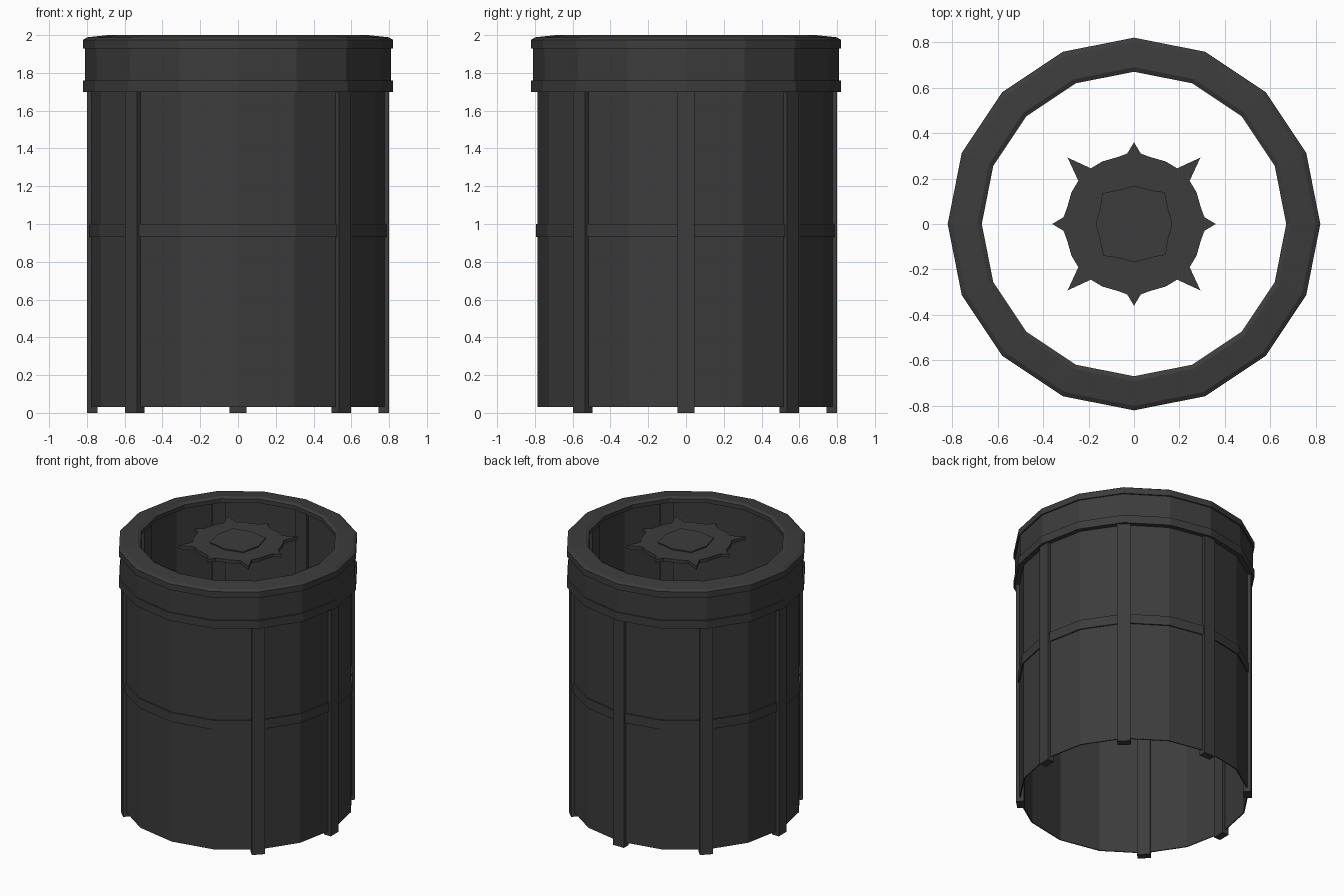
import bpy, bmesh, math
from mathutils import Matrix, Vector

cube = bpy.data.objects.get("Cube")
if cube:
    bpy.data.objects.remove(cube)

SIDES = 16

dark = bpy.data.materials.new("dark_grey")
dark.use_nodes = True
COLOUR = (0.045, 0.045, 0.045, 1)
dark.diffuse_color = COLOUR
bsdf = dark.node_tree.nodes["Principled BSDF"]
bsdf.inputs["Base Color"].default_value = COLOUR
bsdf.inputs["Roughness"].default_value = 0.8


def finish(name, bm):
    bmesh.ops.recalc_face_normals(bm, faces=bm.faces)
    mesh = bpy.data.meshes.new(name)
    bm.to_mesh(mesh)
    bm.free()
    mesh.materials.append(dark)
    obj = bpy.data.objects.new(name, mesh)
    bpy.context.collection.objects.link(obj)
    return obj


def ring(name, profile):
    """Sweep a closed (radius, height) profile round the z axis."""
    bm = bmesh.new()
    loops = []
    for i in range(SIDES):
        a = math.tau * i / SIDES
        loops.append([bm.verts.new((r * math.cos(a), r * math.sin(a), z)) for r, z in profile])
    n = len(profile)
    for i in range(SIDES):
        here, there = loops[i], loops[(i + 1) % SIDES]
        for j in range(n):
            k = (j + 1) % n
            bm.faces.new((here[j], there[j], there[k], here[k]))
    return finish(name, bm)


def band(name, inner, outer, low, high):
    return ring(name, [(inner, low), (outer, low), (outer, high), (inner, high)])


def plate(name, quarter, low, high):
    """Extrude an outline made of one quarter repeated four times."""
    bm = bmesh.new()
    points = [Matrix.Rotation(-q * math.pi / 2, 3, 'Z') @ Vector((x, y, low))
              for q in range(4) for x, y in quarter]
    face = bm.faces.new([bm.verts.new(p) for p in points])
    lifted = bmesh.ops.extrude_face_region(bm, geom=[face])["geom"]
    bmesh.ops.translate(bm, vec=(0, 0, high - low),
                        verts=[v for v in lifted if isinstance(v, bmesh.types.BMVert)])
    return finish(name, bm)


# Thin open barrel and its hoops
band("body_shell", 0.777, 0.785, 0.03, 1.96)
band("middle_hoop", 0.78, 0.794, 0.93, 1.0)
band("collar_wall", 0.78, 0.81, 1.73, 1.95)
band("collar_hoop", 0.78, 0.82, 1.70, 1.76)

# Rim lip with a gently raised, open top
ring("top_rim", [(0.78, 1.93), (0.82, 1.93), (0.82, 1.975), (0.80, 1.988),
                 (0.69, 2.0), (0.67, 1.99), (0.67, 1.96), (0.78, 1.96)])

# Upright straps at every eighth turn except the front
for i in range(8):
    if i == 6:
        continue
    bm = bmesh.new()
    bmesh.ops.create_cube(bm, size=1)
    bmesh.ops.scale(bm, vec=(0.055, 0.09, 1.95), verts=bm.verts)
    bmesh.ops.translate(bm, vec=(0.7725, 0, 0.975), verts=bm.verts)
    bmesh.ops.rotate(bm, matrix=Matrix.Rotation(i * math.pi / 4, 3, 'Z'), verts=bm.verts)
    finish("upright_strap", bm)

# Spiked ornament floating in the opening
half = [(0.03, 0.31), (0.07, 0.295), (0.14, 0.275), (0.19, 0.245)]
spikes = [(0, 0.36)] + half + [(0.292, 0.292)] + [(y, x) for x, y in reversed(half)]
plate("ornament_star", spikes, 1.955, 1.98)
centre = [(0, 0.168), (0.08, 0.147), (0.135, 0.14), (0.147, 0.08)]
plate("ornament_centre", centre, 1.965, 1.988)
